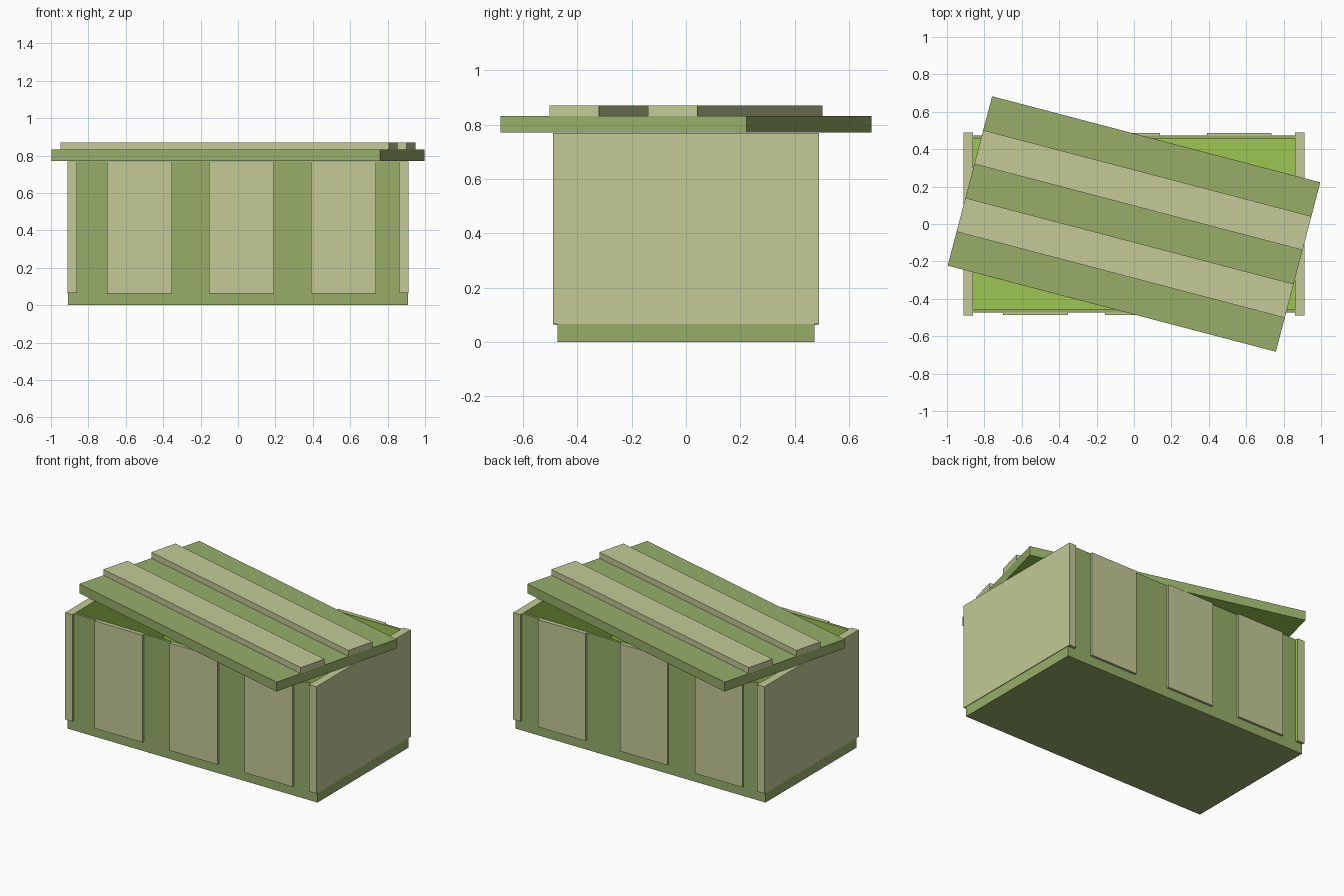
import bpy, bmesh, math
from mathutils import Matrix, Vector

if "Cube" in bpy.data.objects:
    bpy.data.objects.remove(bpy.data.objects["Cube"])


def material(name, rgb):
    m = bpy.data.materials.new(name)
    m.diffuse_color = (*rgb, 1)
    m.use_nodes = True
    m.node_tree.nodes["Principled BSDF"].inputs["Base Color"].default_value = m.diffuse_color
    return m


pale = material("pale_wood", (0.546, 0.591, 0.305))
green = material("olive_green", (0.309, 0.423, 0.141))
lining = material("bright_green_lining", (0.332, 0.565, 0.084))


def box(name, x, y, z, mat, inner=None, turn=0.0):
    """Box from x, y, z ranges; faces pointing along 'inner' get the lining colour."""
    bm = bmesh.new()
    bmesh.ops.create_cube(bm, size=1)
    for v in bm.verts:
        v.co = [(r[0] + r[1]) / 2 + c * (r[1] - r[0]) for r, c in zip((x, y, z), v.co)]
    bm.normal_update()
    if inner:
        for f in bm.faces:
            if f.normal.dot(Vector(inner)) > 0.9:
                f.material_index = 1
    bm.transform(Matrix.Rotation(turn, 4, 'Z'))
    me = bpy.data.meshes.new(name)
    bm.to_mesh(me)
    bm.free()
    me.materials.append(mat)
    me.materials.append(lining)
    ob = bpy.data.objects.new(name, me)
    bpy.context.collection.objects.link(ob)
    return ob


TOP = 0.768
# floor slab, lined on top
box("floor", (-0.908, 0.908), (-0.472, 0.472), (0, 0.068), green, (0, 0, 1))

# thin long walls, lined inside
box("front_wall", (-0.865, 0.865), (-0.472, -0.456), (0.068, TOP), green, (0, 1, 0))
box("back_wall", (-0.865, 0.865), (0.456, 0.472), (0.068, TOP), green, (0, -1, 0))

# end boards, slightly wider than the crate
for s, n in ((-1, "left"), (1, "right")):
    xs = sorted((s * 0.86, s * 0.912))
    box(n + "_end_board", xs, (-0.49, 0.49), (0.066, TOP), pale, (-s, 0, 0))

# upright planks on the long walls
for i, x in enumerate((-0.70, -0.155, 0.39)):
    box(f"front_plank_{i + 1}", (x, x + 0.347), (-0.487, -0.47), (0.063, TOP), pale)
for i, x in enumerate((-0.75, -0.205, 0.39)):
    box(f"back_plank_{i + 1}", (x, x + 0.345), (0.47, 0.487), (0.063, TOP), pale)

# lid lying askew, lined underneath, with two raised battens
ANGLE = math.radians(-14.7)
L, W = 0.907, 0.468
box("lid", (-L, L), (-W, W), (0.77, 0.831), green, (0, 0, -1), ANGLE)
for s, n in ((-1, "front"), (1, "back")):
    ys = sorted((s * W * 0.2, s * W * 0.6))
    box(n + "_lid_batten", (-L, L), ys, (0.831, 0.87), pale, None, ANGLE)
